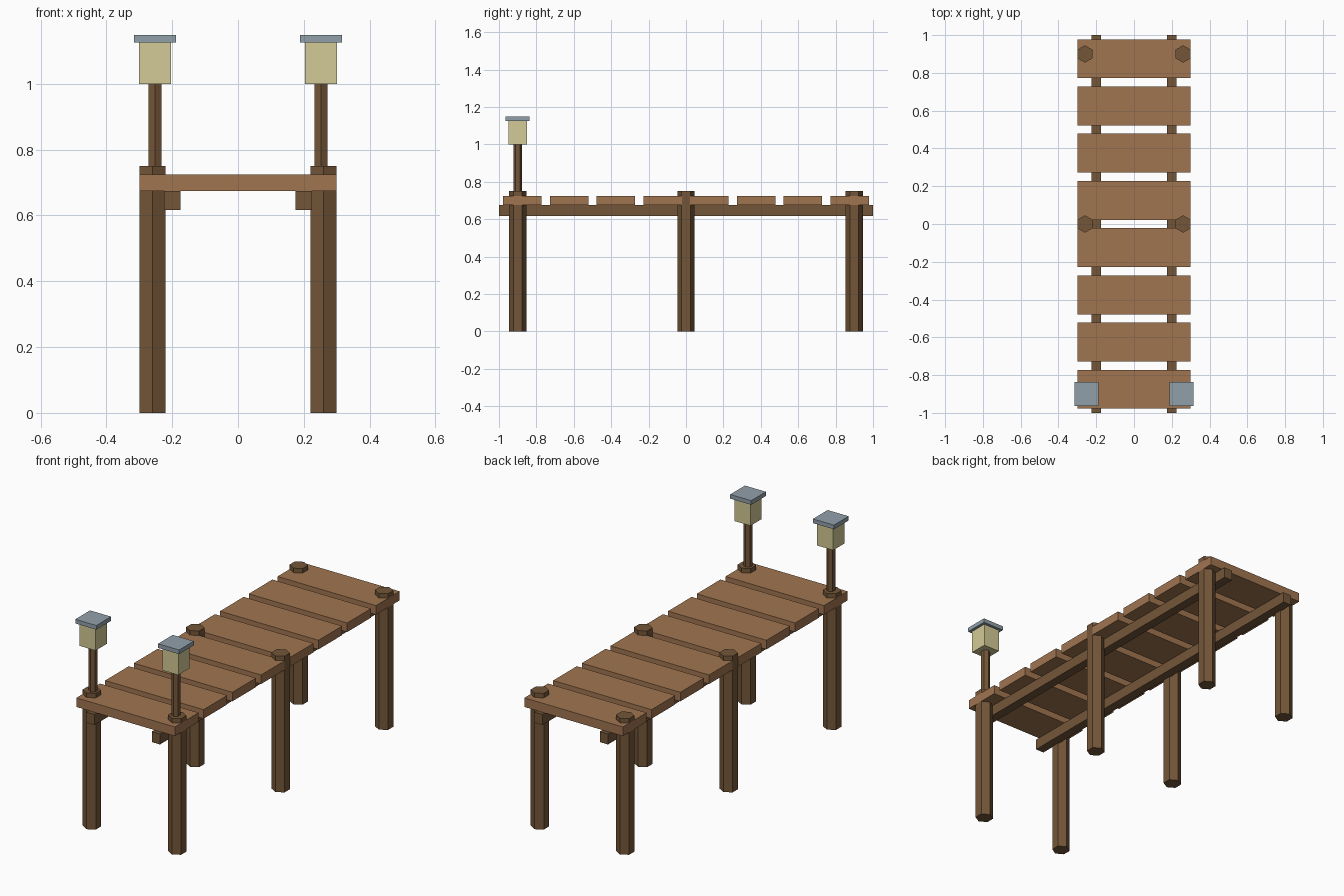
import bpy
import bmesh
import math
from mathutils import Matrix

default = bpy.data.objects.get("Cube")
if default:
    bpy.data.objects.remove(default, do_unlink=True)


def material(name, r, g, b):
    """Flat material from 8-bit sRGB values."""
    def linear(c):
        c /= 255
        return c / 12.92 if c <= 0.04045 else ((c + 0.055) / 1.055) ** 2.4
    color = (linear(r), linear(g), linear(b), 1)
    mat = bpy.data.materials.new(name)
    mat.use_nodes = True
    mat.diffuse_color = color
    mat.node_tree.nodes["Principled BSDF"].inputs["Base Color"].default_value = color
    return mat


plank_wood = material("plank wood", 160, 117, 80)
post_wood = material("dark post wood", 116, 86, 57)
lamp_glass = material("lamp glass", 211, 202, 150)
cap_metal = material("cap metal", 145, 160, 170)


def add_object(name, bm, location, mat):
    mesh = bpy.data.meshes.new(name)
    bm.to_mesh(mesh)
    bm.free()
    mesh.materials.append(mat)
    obj = bpy.data.objects.new(name, mesh)
    obj.location = location
    bpy.context.collection.objects.link(obj)


def box(name, x, y, bottom, top, width, depth, mat):
    bm = bmesh.new()
    bmesh.ops.create_cube(bm, size=1, matrix=Matrix.Diagonal((width, depth, top - bottom, 1)))
    add_object(name, bm, (x, y, (bottom + top) / 2), mat)


def hex_post(name, x, y, bottom, top, radius, mat):
    # Six sides with a corner pointing along y
    bm = bmesh.new()
    bmesh.ops.create_cone(bm, cap_ends=True, segments=6, radius1=radius, radius2=radius,
                          depth=top - bottom)
    corner = max(bm.verts, key=lambda v: v.co.y).co
    turn = math.atan2(corner.x, corner.y)
    bmesh.ops.rotate(bm, verts=bm.verts, matrix=Matrix.Rotation(turn, 3, "Z"))
    add_object(name, bm, (x, y, (bottom + top) / 2), mat)


# Deck planks
for i in range(8):
    box(f"plank_{i + 1}", 0, (i - 3.5) * 0.25, 0.675, 0.725, 0.6, 0.206, plank_wood)

for side, sx in (("right", -1), ("left", 1)):
    # Long beam under the planks
    box(f"{side}_beam", sx * 0.2, 0, 0.617, 0.675, 0.05, 2, post_wood)
    # Support posts
    for place, y in (("front", -0.9), ("middle", 0), ("back", 0.9)):
        hex_post(f"{side}_{place}_post", sx * 0.26, y, 0, 0.75, 0.046, post_wood)
    # Lamp on the front post
    hex_post(f"{side}_lamp_pole", sx * 0.252, -0.9, 0.74, 1.0, 0.0225, post_wood)
    box(f"{side}_lamp_glass", sx * 0.252, -0.9, 1.0, 1.125, 0.098, 0.098, lamp_glass)
    box(f"{side}_lamp_cap", sx * 0.252, -0.9, 1.125, 1.148, 0.128, 0.128, cap_metal)
